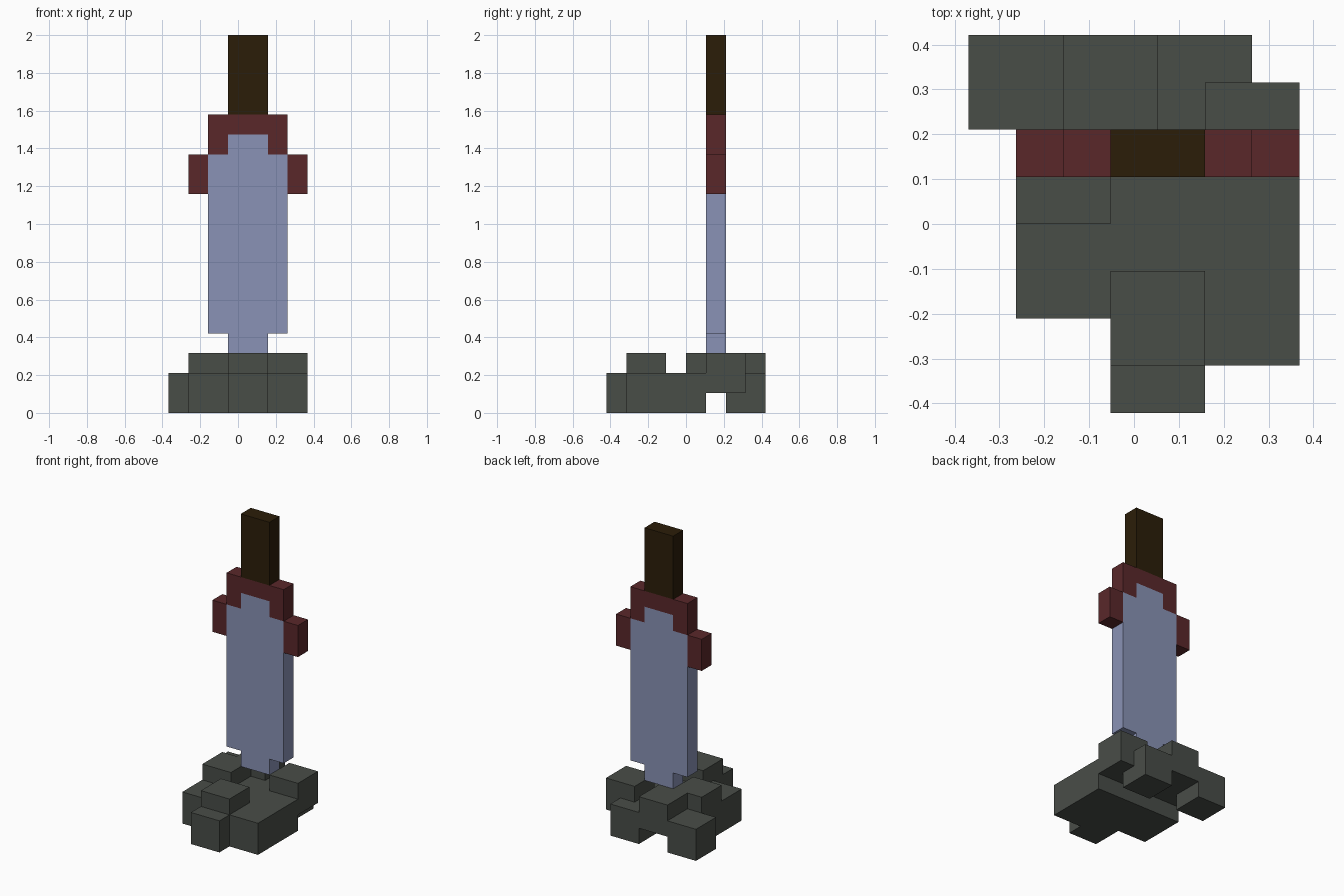
import bpy, bmesh
from itertools import product
from mathutils import Vector

cube = bpy.data.objects.get("Cube")
if cube:
    bpy.data.objects.remove(cube, do_unlink=True)

U = 2 / 19                            # edge of one block
ORIGIN = Vector((-3.5, -4, 0))        # corner of the block grid


def material(name, rgb):
    mat = bpy.data.materials.new(name)
    mat.use_nodes = True
    color = (*[(c / 255) ** 2.2 for c in rgb], 1)
    mat.diffuse_color = color
    mat.node_tree.nodes["Principled BSDF"].inputs["Base Color"].default_value = color
    return mat


def block_part(name, mat, boxes):
    """Merge boxes, each given as x, y and z ranges of grid cells, into one shell."""
    cells = set()
    for xr, yr, zr in boxes:
        cells |= set(product(range(*xr), range(*yr), range(*zr)))
    bm = bmesh.new()
    for cell in cells:
        for axis, side in product(range(3), (0, 1)):
            step = [0, 0, 0]
            step[axis] = 2 * side - 1
            if tuple(c + s for c, s in zip(cell, step)) in cells:
                continue
            corners = []
            for a, b in ((0, 0), (1, 0), (1, 1), (0, 1)):
                p = Vector(cell)
                p[axis] += side
                p[(axis + 1) % 3] += a
                p[(axis + 2) % 3] += b
                corners.append(bm.verts.new((p + ORIGIN) * U))
            bm.faces.new(corners if side else corners[::-1])
    bmesh.ops.remove_doubles(bm, verts=bm.verts, dist=U / 100)
    bmesh.ops.dissolve_limit(bm, angle_limit=0.01, verts=bm.verts, edges=bm.edges)
    mesh = bpy.data.meshes.new(name)
    bm.to_mesh(mesh)
    bm.free()
    mesh.materials.append(mat)
    bpy.context.collection.objects.link(bpy.data.objects.new(name, mesh))


stone = material("stone_grey", (74, 78, 73))
steel = material("steel_blue", (136, 145, 180))
red = material("guard_red", (90, 44, 46))
brown = material("grip_brown", (47, 35, 17))

MID = (3, 5)      # central pair of columns
SWORD = (5, 6)    # depth layer of the sword

# Sword
block_part("grip", brown, [(MID, SWORD, (15, 19))])
block_part("guard", red, [
    ((2, 6), SWORD, (14, 15)),
    *[((x, x + 1), SWORD, (13, 14)) for x in (2, 5)],
    *[((x, x + 1), SWORD, (11, 13)) for x in (1, 6)],
])
block_part("blade", steel, [
    ((2, 6), SWORD, (4, 13)),
    (MID, SWORD, (3, 14)),
])

# Rock pile around the tip
block_part("rock_base", stone, [
    (MID, (0, 1), (0, 2)),            # front foot
    (MID, (1, 3), (0, 3)),            # front boulder
    ((3, 7), (1, 5), (0, 2)),         # wide slab
    ((1, 3), (2, 5), (0, 2)),         # right slab
    ((1, 3), (4, 6), (1, 3)),         # right boulder
    ((5, 7), (5, 7), (1, 3)),         # left boulder
    (MID, SWORD, (1, 2)),             # bridge under the tip
    ((0, 2), (6, 8), (0, 2)),         # back right foot
    ((2, 4), (6, 8), (1, 3)),         # back boulder
    ((4, 6), (6, 8), (0, 2)),         # back left foot
])
